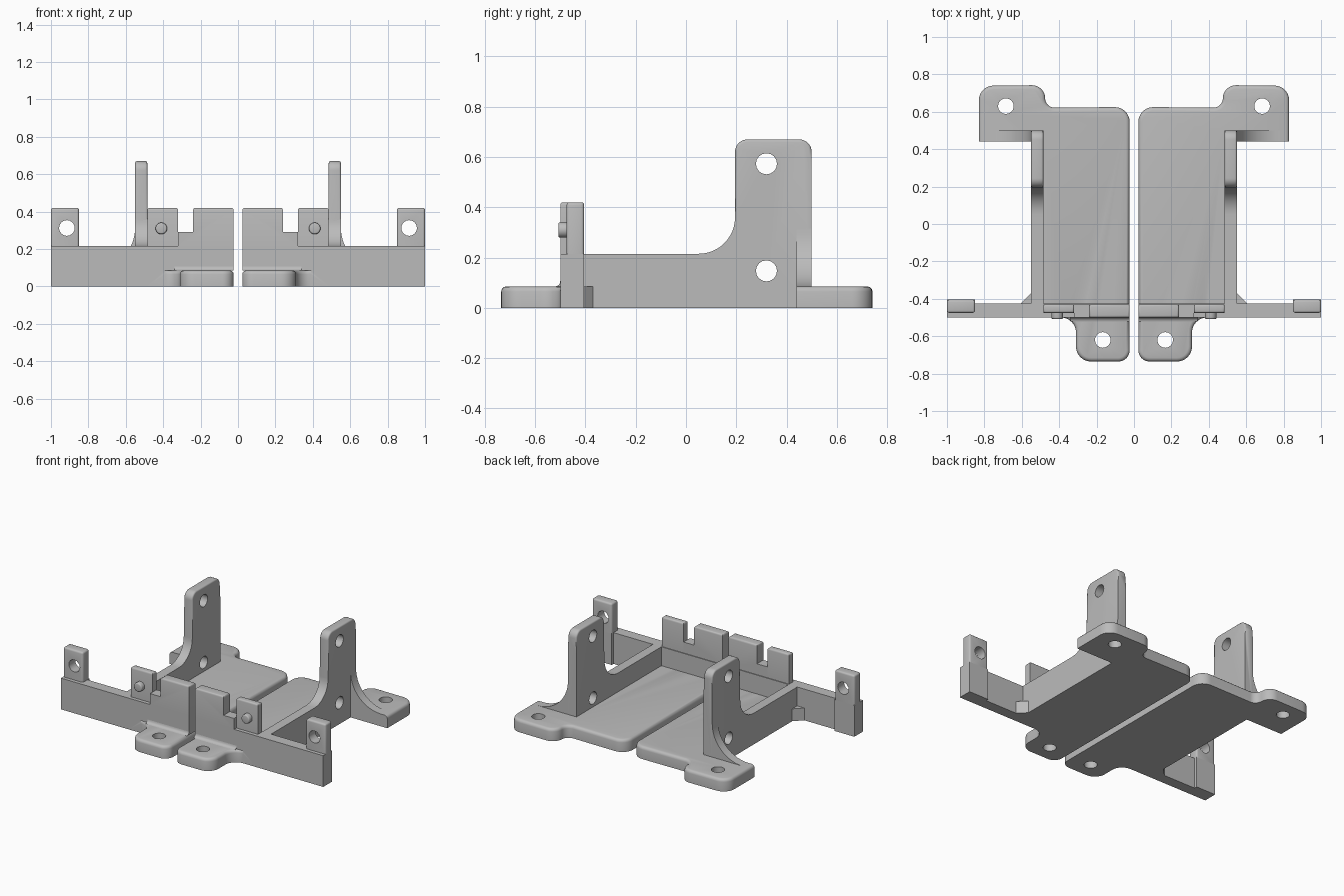
import bpy, bmesh, math
from mathutils import Vector

if "Cube" in bpy.data.objects:
    bpy.data.objects.remove(bpy.data.objects["Cube"])

grey = bpy.data.materials.new("grey_plastic")
grey.diffuse_color = (0.5, 0.5, 0.5, 1)
grey.use_nodes = True
grey.node_tree.nodes["Principled BSDF"].inputs["Base Color"].default_value = grey.diffuse_color
parts = []
cutters = []

AXES = {'X': lambda u, v, w: (w, u, v),
        'Y': lambda u, v, w: (u, w, v),
        'Z': lambda u, v, w: (u, v, w)}


def arc(cx, cy, r, a0, a1, n=8):
    """Points along an arc, angles in degrees."""
    return [(cx + r * math.cos(math.radians(a0 + (a1 - a0) * i / n)),
             cy + r * math.sin(math.radians(a0 + (a1 - a0) * i / n))) for i in range(n + 1)]


def rect(u0, u1, v0, v1):
    return [(u0, v0), (u1, v0), (u1, v1), (u0, v1)]


def prism(name, outline, axis, lo, hi, bevel=0, rule=None):
    """Extrude an outline along an axis and round the edges whose midpoint fits the rule."""
    bm = bmesh.new()
    at = AXES[axis]
    a = [bm.verts.new(at(u, v, lo)) for u, v in outline]
    b = [bm.verts.new(at(u, v, hi)) for u, v in outline]
    bm.faces.new(a)
    bm.faces.new(b[::-1])
    for i in range(len(a)):
        j = (i + 1) % len(a)
        bm.faces.new((a[i], b[i], b[j], a[j]))
    bmesh.ops.recalc_face_normals(bm, faces=bm.faces[:])
    if bevel:
        edges = [e for e in bm.edges if rule((e.verts[0].co + e.verts[1].co) / 2)]
        bmesh.ops.bevel(bm, geom=edges, offset=bevel, segments=3, profile=0.5,
                        affect='EDGES', clamp_overlap=False)
    mesh = bpy.data.meshes.new(name)
    bm.to_mesh(mesh)
    bm.free()
    mesh.materials.append(grey)
    ob = bpy.data.objects.new(name, mesh)
    bpy.context.collection.objects.link(ob)
    parts.append(ob)
    return ob


def drill(ob, u, v, axis, lo, hi, r=0.042):
    """Cut a round through-hole."""
    cut = prism("hole_cutter", arc(u, v, r, 0, 337.5, 15), axis, lo, hi)
    parts.remove(cut)
    cut.hide_render = True
    cutters.append(cut)
    mod = ob.modifiers.new("hole", 'BOOLEAN')
    mod.operation = 'DIFFERENCE'
    mod.solver = 'EXACT'
    mod.object = cut


X0, F, B, T = 0.023, -0.5, -0.425, 0.085   # inner edge, wall front, wall back, floor top

# Floor plate with front screw tab and rear screw ear
floor_outline = (arc(0.083, -0.675, 0.06, 180, 270)
                 + arc(0.23, -0.655, 0.08, 270, 360)
                 + arc(0.39, -0.58, 0.08, 180, 90)
                 + [(0.485, F), (0.485, 0.5), (0.55, 0.5), (0.55, 0.44), (0.83, 0.44)]
                 + arc(0.75, 0.66, 0.08, 0, 90)
                 + arc(0.545, 0.672, 0.07, 90, 180)
                 + arc(0.425, 0.672, 0.05, 0, -90)[1:]
                 + arc(0.103, 0.545, 0.08, 90, 180)
                 + [(X0, B), (X0, F)])


def floor_rim(p):
    under_wall = p.x < X0 + 0.001 and F < p.y < B
    against_wall = p.x > 0.389 and F - 0.001 < p.y < 0.501
    return p.z > T - 0.001 and not under_wall and not against_wall


floor = prism("floor_plate", floor_outline, 'Z', 0, T, 0.02, floor_rim)
drill(floor, 0.167, -0.62, 'Z', -0.1, 0.2)
drill(floor, 0.685, 0.63, 'Z', -0.1, 0.2)

# Front wall and the fillet above the screw tab
prism("front_wall", [(X0, T), (0.485, T), (0.485, 0), (1, 0), (1, 0.215), (X0, 0.215)], 'Y', F, B)
prism("tab_fillet", [(F, T)] + arc(F - 0.022, T + 0.022, 0.022, 270, 360, 4), 'X', X0, 0.34)

# Raised crest with a step, and the recessed tab with its pin
prism("front_crest", [(X0, 0.215), (0.32, 0.215), (0.32, 0.29), (0.24, 0.29), (0.24, 0.42), (X0, 0.42)],
      'Y', F, B - 0.005, 0.012, lambda p: p.z > 0.4)
prism("pin_tab", rect(0.32, 0.485, 0.215, 0.42), 'Y', -0.475, B - 0.005, 0.012, lambda p: p.z > 0.4)
prism("locating_pin", arc(0.41, 0.31, 0.031, 0, 345, 23), 'Y', -0.508, -0.475,
      0.008, lambda p: p.y < -0.507)

# Outer end tab with hole, and the pad that backs it
end_tab = prism("end_tab", rect(0.85, 1, 0.215, 0.42), 'Y', -0.475, -0.405, 0.012, lambda p: p.z > 0.3)
drill(end_tab, 0.915, 0.312, 'Y', -0.6, -0.3)
prism("end_tab_pad", rect(0.85, 1, 0, 0.215), 'Y', B, -0.405)

# Side wall rising into the tall post
side_outline = ([(B, 0), (0.5, 0)]
                + arc(0.45, 0.62, 0.05, 0, 90)
                + arc(0.245, 0.62, 0.05, 90, 180)
                + arc(0.05, 0.36, 0.145, 0, -90, 12)
                + [(B, 0.215)])
side = prism("side_wall", side_outline, 'X', 0.485, 0.55, 0.01,
             lambda p: p.z > 0.37 and abs(p.x - 0.5175) > 0.02)
drill(side, 0.32, 0.573, 'X', 0.3, 0.7)
drill(side, 0.32, 0.147, 'X', 0.3, 0.7)

# Curved rib on the rear ear and small corner gusset
prism("rear_rib", [(0.55, T)] + arc(0.78, T + 0.23, 0.23, 270, 180, 14), 'Y', 0.44, 0.5)
prism("corner_gusset", [(0.55, B), (0.605, B), (0.55, -0.37)], 'Z', 0, T)

# Mirror to the other side, apply modifiers, smooth the rounded faces
for ob in parts:
    ob.modifiers.new("mirror", 'MIRROR').use_axis = (True, False, False)
bpy.ops.object.select_all(action='DESELECT')
for ob in parts:
    ob.select_set(True)
bpy.context.view_layer.objects.active = parts[0]
bpy.ops.object.convert(target='MESH')
bpy.ops.object.shade_smooth_by_angle(angle=math.radians(35))
for cut in cutters:
    bpy.data.objects.remove(cut, do_unlink=True)
